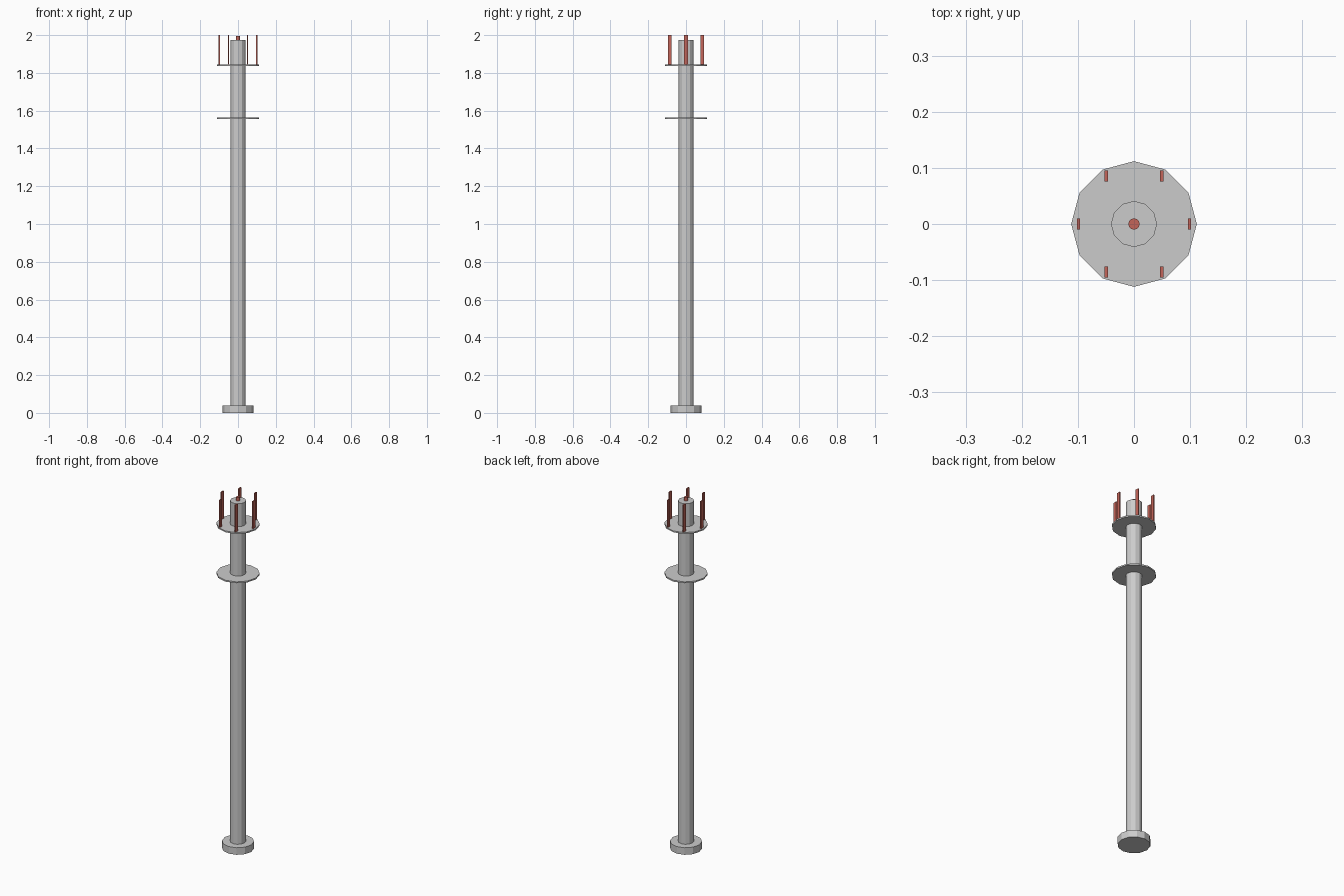
import bpy
from math import cos, sin, radians

if "Cube" in bpy.data.objects:
    bpy.data.objects.remove(bpy.data.objects["Cube"])

red = bpy.data.materials.new("red_metal")
red.diffuse_color = (0.55, 0.13, 0.10, 1)
red.use_nodes = True
red.node_tree.nodes["Principled BSDF"].inputs["Base Color"].default_value = red.diffuse_color


def cylinder(name, radius, z0, z1, mat=None):
    # 12-sided flat-faced cylinder between two heights
    bpy.ops.mesh.primitive_cylinder_add(vertices=12, radius=radius, depth=z1 - z0,
                                        location=(0, 0, (z0 + z1) / 2))
    ob = bpy.context.object
    ob.name = name
    if mat:
        ob.data.materials.append(mat)
    return ob


def box(name, center, size, mat):
    bpy.ops.mesh.primitive_cube_add(size=1, location=center)
    ob = bpy.context.object
    ob.name = name
    ob.scale = size
    bpy.ops.object.transform_apply(location=False, rotation=False, scale=True)
    ob.data.materials.append(mat)
    return ob


# Base and main pole
cylinder("base", 0.083, 0, 0.04)
cylinder("pole", 0.041, 0.04, 1.975)

# Two thin collars around the pole
cylinder("lower_collar", 0.112, 1.556, 1.564)
cylinder("upper_collar", 0.112, 1.836, 1.844)

# Small stud on top of the pole
cylinder("top_stud", 0.01, 1.975, 1.995, red)

# Ring of upright slats standing on the upper collar
for i in range(6):
    a = radians(60 * i)
    box(f"slat_{i + 1}", (0.099 * cos(a), 0.099 * sin(a), 1.92), (0.006, 0.02, 0.16), red)
